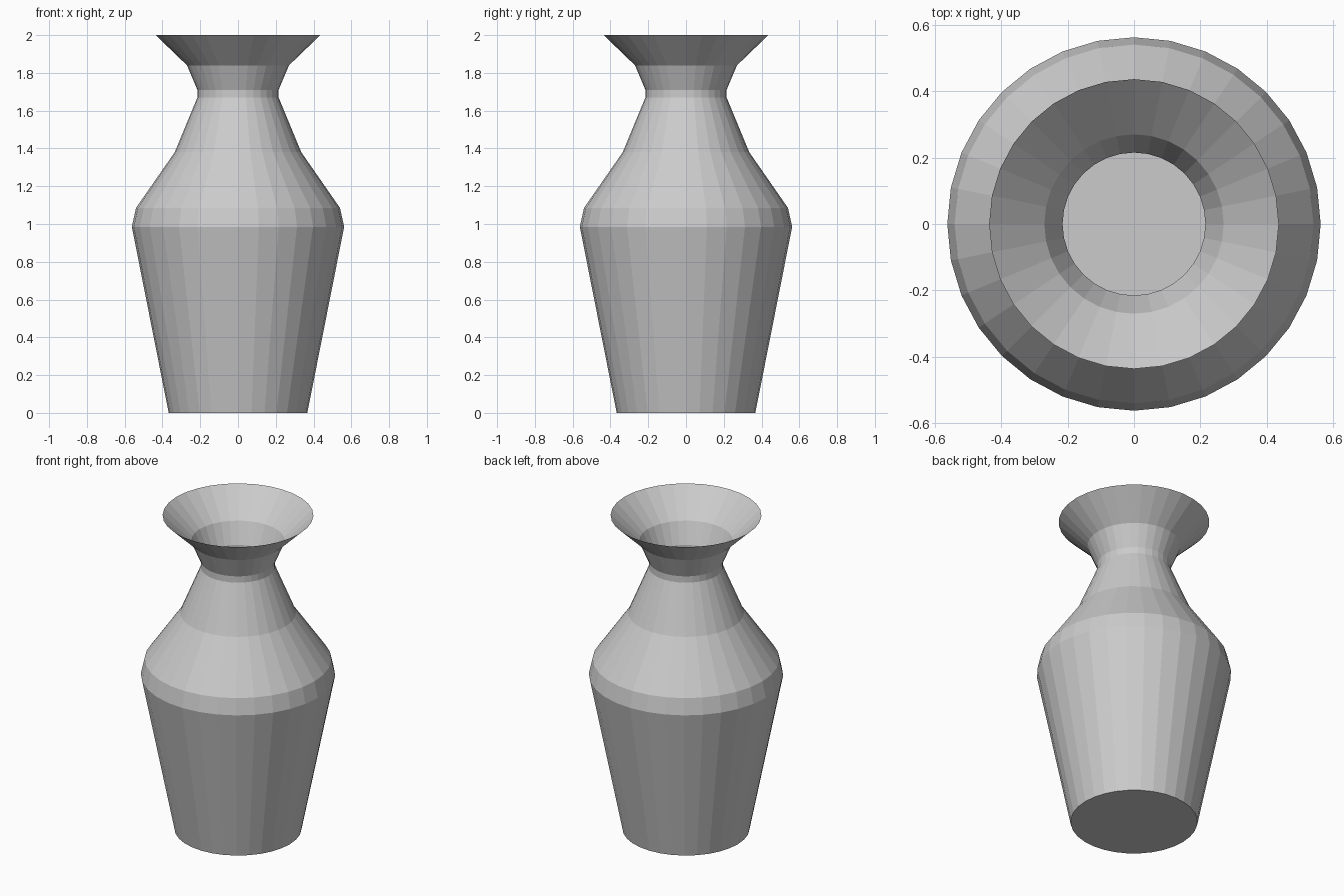
import bpy, bmesh
from math import cos, sin, pi

if "Cube" in bpy.data.objects:
    bpy.data.objects.remove(bpy.data.objects["Cube"])

SIDES = 32

# vase outline as (radius, height), from foot to flared rim
PROFILE = [(0.367, 0.0), (0.562, 0.985), (0.54, 1.085), (0.335, 1.38),
           (0.215, 1.67), (0.215, 1.71), (0.27, 1.84), (0.436, 2.0)]

bm = bmesh.new()
rings = [[bm.verts.new((r * cos(2 * pi * i / SIDES), r * sin(2 * pi * i / SIDES), z))
          for i in range(SIDES)] for r, z in PROFILE]

# thin wall, open at the top
for low, high in zip(rings, rings[1:]):
    for i in range(SIDES):
        j = (i + 1) % SIDES
        bm.faces.new((low[i], low[j], high[j], high[i]))

# flat base
bm.faces.new(rings[0][::-1])

mesh = bpy.data.meshes.new("vase")
bm.to_mesh(mesh)
bm.free()
vase = bpy.data.objects.new("vase", mesh)
bpy.context.collection.objects.link(vase)
